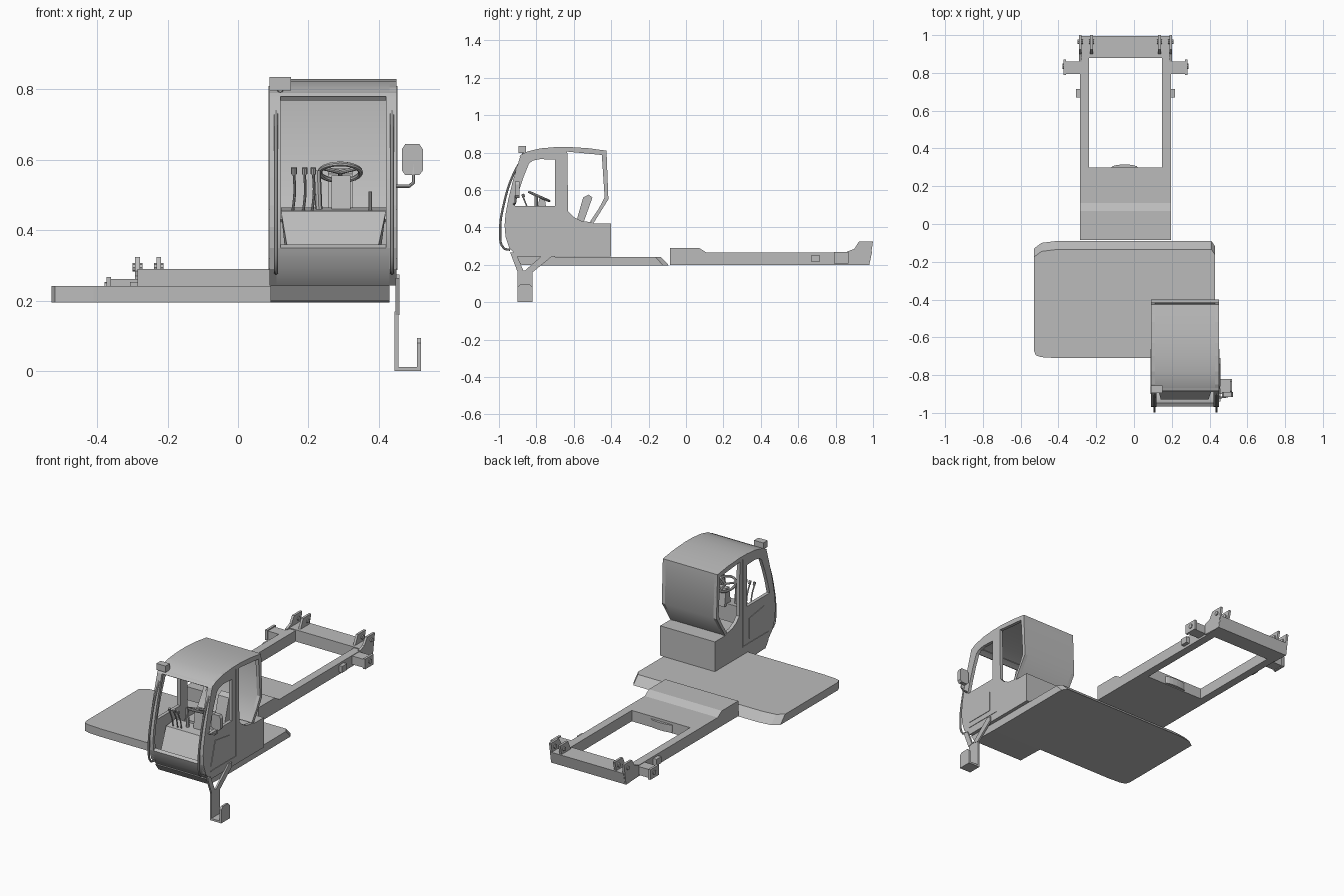
import bpy, bmesh, math
from mathutils import Vector

if bpy.data.objects.get("Cube"):
    bpy.data.objects.remove(bpy.data.objects["Cube"], do_unlink=True)

grey = bpy.data.materials.new("plain_grey")
grey.use_nodes = True
grey.diffuse_color = (0.5, 0.5, 0.5, 1)
grey.node_tree.nodes["Principled BSDF"].inputs["Base Color"].default_value = (0.5, 0.5, 0.5, 1)


def add_object(name, bm):
    bmesh.ops.recalc_face_normals(bm, faces=bm.faces)
    mesh = bpy.data.meshes.new(name)
    bm.to_mesh(mesh)
    bm.free()
    mesh.materials.append(grey)
    obj = bpy.data.objects.new(name, mesh)
    bpy.context.collection.objects.link(obj)
    return obj


def smooth(obj):
    bpy.ops.object.select_all(action="DESELECT")
    obj.select_set(True)
    bpy.context.view_layer.objects.active = obj
    bpy.ops.object.shade_smooth_by_angle(angle=math.radians(35))


def prism(name, loops, a, b, axis="x"):
    """Extrude an outline (first loop) with holes (other loops) along an axis."""
    place = {"x": lambda u, v: (a, u, v), "y": lambda u, v: (u, a, v),
             "z": lambda u, v: (u, v, a)}[axis]
    bm = bmesh.new()
    for loop in loops:
        vs = [bm.verts.new(place(u, v)) for u, v in loop]
        for p, q in zip(vs, vs[1:] + vs[:1]):
            bm.edges.new((p, q))
    if len(loops) == 1:
        bm.faces.new(vs)
    else:
        bmesh.ops.triangle_fill(bm, edges=bm.edges[:], use_beauty=True)
    out = bmesh.ops.extrude_face_region(bm, geom=bm.faces[:])["geom"]
    move = Vector([b - a if axis == k else 0 for k in "xyz"])
    bmesh.ops.translate(bm, verts=[g for g in out if isinstance(g, bmesh.types.BMVert)], vec=move)
    return add_object(name, bm)


def box(name, x, y, z):
    return prism(name, [[(x[0], y[0]), (x[1], y[0]), (x[1], y[1]), (x[0], y[1])]], z[0], z[1], "z")


def sheet(name, path, x0, x1, inward=0.02):
    """Bend a panel along a (y, z) path, thickened towards the cab centre."""
    centre = Vector((-0.68, 0.52))
    inner = [Vector(p) + (centre - Vector(p)).normalized() * inward for p in path]
    obj = prism(name, [list(path) + [tuple(p) for p in reversed(inner)]], x0, x1)
    smooth(obj)
    return obj


def tube(name, points, radius, cyclic=False, bezier=False):
    curve = bpy.data.curves.new(name, "CURVE")
    curve.dimensions = "3D"
    curve.bevel_depth = radius
    curve.bevel_resolution = 2
    curve.use_fill_caps = True
    if bezier:
        spline = curve.splines.new("BEZIER")
        spline.resolution_u = 6
        spline.bezier_points.add(len(points) - 1)
        for bp, p in zip(spline.bezier_points, points):
            bp.co = p
            bp.handle_left_type = bp.handle_right_type = "AUTO"
    else:
        spline = curve.splines.new("POLY")
        spline.points.add(len(points) - 1)
        for sp, p in zip(spline.points, points):
            sp.co = (*p, 1)
    spline.use_cyclic_u = cyclic
    curve.materials.append(grey)
    obj = bpy.data.objects.new(name, curve)
    bpy.context.collection.objects.link(obj)
    bpy.ops.object.select_all(action="DESELECT")
    obj.select_set(True)
    bpy.context.view_layer.objects.active = obj
    bpy.ops.object.convert(target="MESH")
    smooth(bpy.context.object)


# Deck with a sloping rear edge, and the cab support in front of it
deck = prism("deck", [[(-.53, -.67), (-.52, -.695), (-.49, -.705), (-.41, -.71), (.43, -.71),
                       (.43, -.12), (.41, -.09), (-.41, -.09), (-.49, -.10), (-.53, -.13)]],
             .195, .242, "z")
for v in deck.data.vertices:
    if v.co.z > .23 and v.co.y > -.2:
        v.co.y -= .045
prism("cab_support", [[(-.88, .2), (-.7, .195), (-.7, .243), (-.91, .243)]], .092, .43)

# Rear frame: solid front part, two rails and an end beam
prism("frame_front", [[(-.085, .2), (.3, .2), (.3, .265), (.11, .265), (.07, .29), (-.085, .29)]],
      -.285, .195)
for side, x in (("right", -.285), ("left", .147)):
    box("frame_rail_" + side, (x, x + .048), (.3, .89), (.2, .265))
prism("end_beam", [[(.88, .2), (.98, .2), (.995, .27), (.88, .27)]], -.285, .2)
arc = [(-.05 + .07 * math.cos(t), .3 + .015 * math.sin(t))
       for t in (math.pi * i / 8 for i in range(9))]
prism("swivel_edge", [arc], .205, .25, "z")

# Brackets and lugs mirrored about the frame centre line
MID = -.045
for side, s in (("right", -1), ("left", 1)):
    for label, off in (("outer", .24), ("inner", .18)):
        x = MID + s * off
        prism(f"end_bracket_{label}_{side}", [[(.86, .205), (.98, .2), (1, .325), (.925, .325),
                                              (.9, .285), (.86, .27)]] if label == "outer" else
              [[(.89, .25), (.98, .25), (1, .325), (.925, .325)]], x - .007, x + .007)
        tube(f"pin_{label}_{side}", [(x - .014, .965, .295), (x + .014, .965, .295)], .012)
    a, b, c, d = sorted([MID + s * .235, MID + s * .32])[0:2] + sorted([MID + s * .235, MID + s * .262])
    box("side_lug_" + side, (a, b), (.795, .86), (.212, .262))
    box("small_lug_" + side, (c, d), (.67, .715), (.215, .253))
    e = MID + s * .322
    box("lug_plate_" + side, (e - .007, e + .007), (.79, .87), (.208, .268))
    tube("lug_pin_" + side, [(e - .012, .835, .24), (e + .012, .835, .24)], .014)

# Cab side walls with door and rear window openings
L, R = .09, .45
front = [(-.9, .243), (-.945, .29), (-.965, .35), (-.97, .41), (-.965, .47), (-.95, .55),
         (-.928, .64), (-.9, .735), (-.885, .785)]
roof = [(-.885, .785), (-.85, .805), (-.78, .822), (-.7, .829), (-.63, .83), (-.52, .823), (-.425, .81)]
back = [(-.425, .81), (-.415, .55), (-.495, .422)]
door_window = [(-.7, .762), (-.7, .515), (-.915, .515), (-.895, .59), (-.87, .665), (-.84, .74),
               (-.82, .757), (-.78, .765)]
rear_window = [(-.635, .805), (-.45, .787), (-.435, .56), (-.505, .427), (-.56, .435), (-.6, .455),
               (-.63, .485)]
outline = front + roof[1:] + back[1:] + [(-.495, .243)]
for side, x in (("right", L), ("left", R - .02)):
    prism("cab_wall_" + side, [outline, door_window, rear_window], x, x + .02)
    # Door seams and a lower door panel, proud of the wall
    p = x - .003 if side == "right" else x + .02
    box("door_seam_rear_" + side, (p, p + .003), (-.668, -.662), (.29, .81))
    box("door_seam_base_" + side, (p, p + .003), (-.9, -.662), (.287, .293))
    prism("door_pocket_" + side, [[(-.9, .32), (-.72, .32), (-.72, .44), (-.86, .46)]], p, p + .003)

# Cab shell
sheet("roof", roof, L, R)
sheet("rear_panels", back, L, R)
sheet("front_sill", front[:3], L, R)
sheet("front_pillar_right", front, L, L + .03)
sheet("front_pillar_left", front, R - .03, R)
prism("windscreen_header", [[(-.89, .78), (-.88, .79), (-.84, .805), (-.84, .785)]], L, R)
box("cab_floor", (L, R), (-.9, -.4), (.243, .26))
box("rear_box", (L, R), (-.66, -.4), (.243, .42))

# Front console and controls
console = prism("console", [[(-.93, .34), (-.9, .26), (-.76, .26), (-.76, .465), (-.85, .455)]], .122, .42)
for v in console.data.vertices:
    if v.co.z < .35:
        v.co.x += .02 if v.co.x < .27 else -.025
prism("steering_column", [[(-.8, .45), (-.74, .45), (-.755, .555), (-.785, .555)]], .265, .32)
wheel = Vector((.29, -.785, .565))
tilt = Vector((0, .9, -.4)).normalized()


def rim(t):
    return wheel + .058 * (math.cos(t) * Vector((1, 0, 0)) + math.sin(t) * tilt)


tube("steering_wheel", [rim(math.tau * i / 24) for i in range(24)], .007, cyclic=True)
for i in range(3):
    tube(f"wheel_spoke_{i}", [wheel, rim(math.tau * (i / 3 + .25))], .006)
for i, x in enumerate((.155, .185, .21)):
    tube(f"lever_{i}", [(x, -.83, .45), (x + .006, -.85, .51), (x + .004, -.87, .56)], .004, bezier=True)
    tube(f"lever_knob_{i}", [(x + .004, -.867, .56), (x + .004, -.873, .578)], .008)
tube("short_lever", [(.375, -.83, .45), (.375, -.84, .51)], .005)
tube("console_post", [(.23, -.8, .45), (.225, -.8, .57)], .01)
prism("seat_back", [[(-.59, .42), (-.55, .42), (-.5, .56), (-.52, .575), (-.55, .56)]], .255, .325)

# Grab rails in front of the pillars
for side, x in (("right", .108), ("left", .437)):
    tube("grab_rail_" + side, [(x, -.86, .79), (x, -.92, .69), (x, -.975, .52), (x, -.993, .38),
                               (x, -.975, .29), (x, -.94, .28)], .006, bezier=True)

# Roof lamp
box("roof_lamp", (.09, .15), (-.895, -.855), (.797, .835))
tube("lamp_stem", [(.12, -.875, .8), (.12, -.85, .79)], .008)

# Mirror on its bent arm
tube("mirror_arm", [(.445, -.92, .525), (.485, -.915, .525), (.498, -.912, .535), (.498, -.91, .59)], .005)
mirror = prism("mirror", [[(.465, .57), (.475, .557), (.515, .557), (.525, .57), (.525, .63),
                           (.515, .645), (.475, .645), (.465, .63)]], -.915, -.89, "y")

# Access step hung on a forked bracket
box("step_hanger", (.445, .455), (-.9, -.82), (0, .17))
box("step_tread", (.445, .52), (-.9, -.82), (0, .012))
prism("step_guard", [[(-.9, 0), (-.82, 0), (-.82, .08), (-.835, .095), (-.885, .095), (-.9, .08)]],
      .508, .52)
prism("step_fork_front", [[(-.9, .16), (-.87, .17), (-.91, .265), (-.94, .265)]], .447, .458)
prism("step_fork_rear", [[(-.86, .17), (-.82, .16), (-.71, .25), (-.71, .275), (-.74, .275)]], .447, .458)
